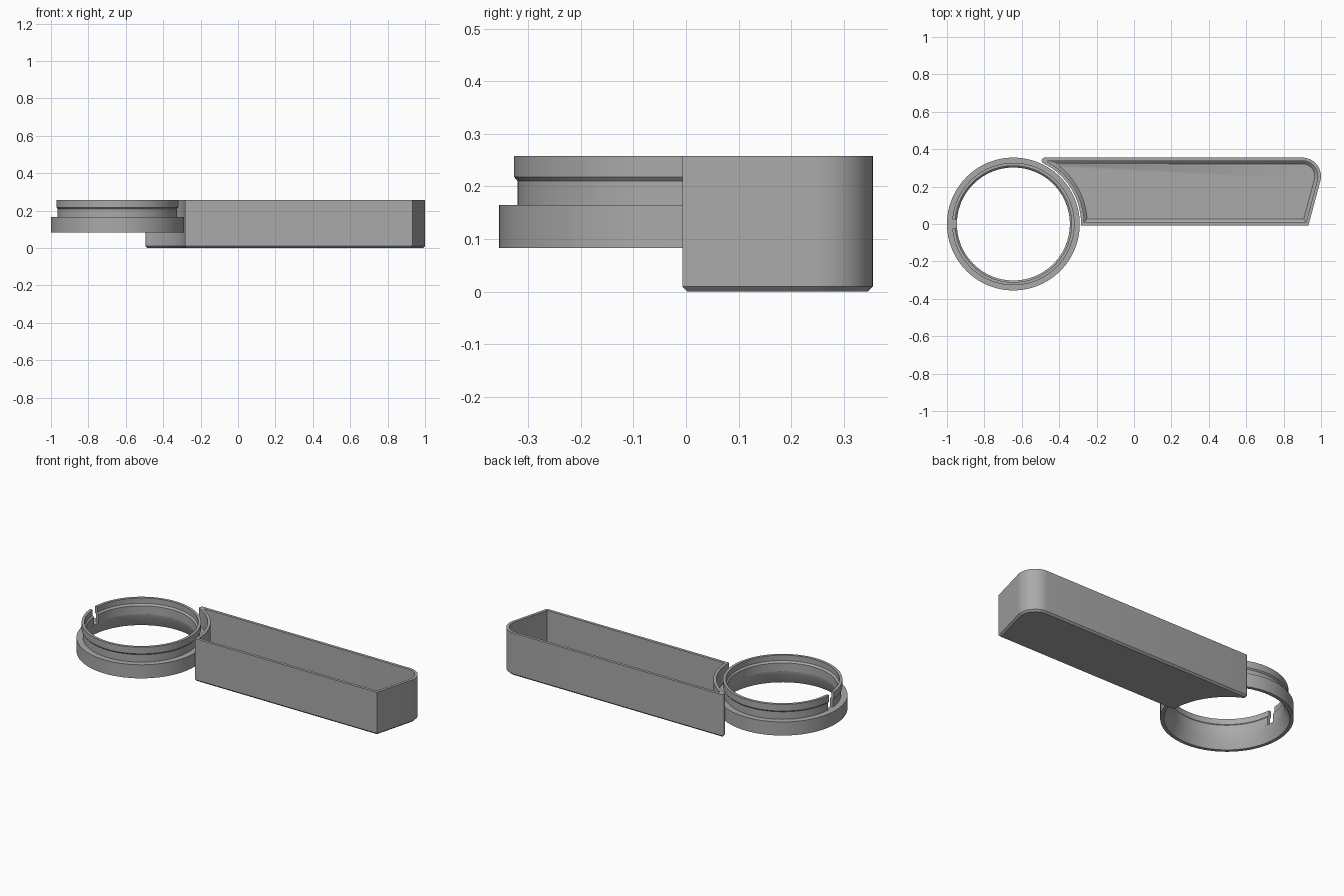
import bpy
import bmesh
from math import sin, cos, sqrt, pi, asin, atan2, radians

cube = bpy.data.objects.get("Cube")
if cube:
    bpy.data.objects.remove(cube, do_unlink=True)

# Single grey plastic
grey = bpy.data.materials.new("grey plastic")
grey.use_nodes = True
colour = (0.40, 0.40, 0.40, 1)
grey.diffuse_color = colour
grey.node_tree.nodes["Principled BSDF"].inputs["Base Color"].default_value = colour

RING_X = -0.645       # ring axis
HOLLOW = 0.362        # radius of the tray's concave end
FRONT, BACK = -0.007, 0.355
TOP = 0.258


def finish(bm, name):
    bmesh.ops.recalc_face_normals(bm, faces=bm.faces)
    mesh = bpy.data.meshes.new(name)
    bm.to_mesh(mesh)
    bm.free()
    mesh.materials.append(grey)
    obj = bpy.data.objects.new(name, mesh)
    bpy.context.collection.objects.link(obj)
    bpy.ops.object.select_all(action="DESELECT")
    obj.select_set(True)
    bpy.context.view_layer.objects.active = obj
    bpy.ops.object.shade_smooth_by_angle(angle=radians(25))
    return obj


def bridge(bm, a, b, closed=True):
    n = len(a)
    for i in range(n if closed else n - 1):
        j = (i + 1) % n
        bm.faces.new((a[i], a[j], b[j], b[i]))


def arc(cx, cy, r, start, end, steps):
    return [(cx + r * cos(start + (end - start) * i / steps),
             cy + r * sin(start + (end - start) * i / steps))
            for i in range(steps + 1)]


def tray_outline(d):
    """Tray plan, moved inwards by d."""
    slope = 0.267
    lean = sqrt(1 + slope * slope)
    y0, y1, hollow = FRONT + d, BACK - d, HOLLOW + d
    # slanted right end with a rounded back corner
    pts = [(0.933 + slope * (y0 - FRONT) - d * lean, y0)]
    cy = BACK - 0.1
    cx = 0.933 + slope * (cy - FRONT) - 0.1 * lean
    pts += arc(cx, cy, 0.1 - d, -atan2(slope, 1), pi / 2, 14)
    # rounded back left tip
    r = max(0.016 - d, 0.004)
    ty = y1 - r
    tx = RING_X + sqrt((hollow + r) ** 2 - ty * ty)
    touch = atan2(ty, tx - RING_X)
    pts += arc(tx, ty, r, pi / 2, touch + pi, 8)
    # concave end following the ring
    pts += arc(RING_X, 0, hollow, touch, asin(y0 / hollow), 28)[1:]
    return pts


# Open tray: chamfered base, thin walls, chamfered inner floor
bm = bmesh.new()
sections = [(0.01, 0), (0, 0.01), (0, TOP), (0.017, TOP),
            (0.017, 0.036), (0.033, 0.02)]
loops = [[bm.verts.new((x, y, z)) for x, y in tray_outline(d)]
         for d, z in sections]
for a, b in zip(loops, loops[1:]):
    bridge(bm, a, b)
bm.faces.new(loops[0])
bm.faces.new(loops[-1])
finish(bm, "tray")


def lathe(name, profile, gap=0.0, steps=96):
    """Turn a closed profile about the ring axis, leaving a gap at -x."""
    bm = bmesh.new()
    count = steps + 1 if gap else steps
    rows = []
    for i in range(count):
        t = -pi + gap / 2 + (2 * pi - gap) * i / steps
        rows.append([bm.verts.new((RING_X + r * cos(t), r * sin(t), z))
                     for r, z in profile])
    for a, b in zip(rows, rows[1:]):
        bridge(bm, a, b)
    if gap:
        bm.faces.new(rows[0])
        bm.faces.new(rows[-1])
    else:
        bridge(bm, rows[-1], rows[0])
    return finish(bm, name)


# Wide lower ring, flared inside
lathe("ring_base", [(0.355, 0.083), (0.355, 0.165), (0.302, 0.165),
                    (0.305, 0.145), (0.335, 0.083)])

# Slotted collar with a lip at the top
lathe("ring_collar", [(0.32, 0.165), (0.32, 0.21), (0.327, 0.218),
                      (0.327, TOP), (0.311, TOP), (0.311, 0.225),
                      (0.302, 0.215), (0.302, 0.165)], gap=0.15)
